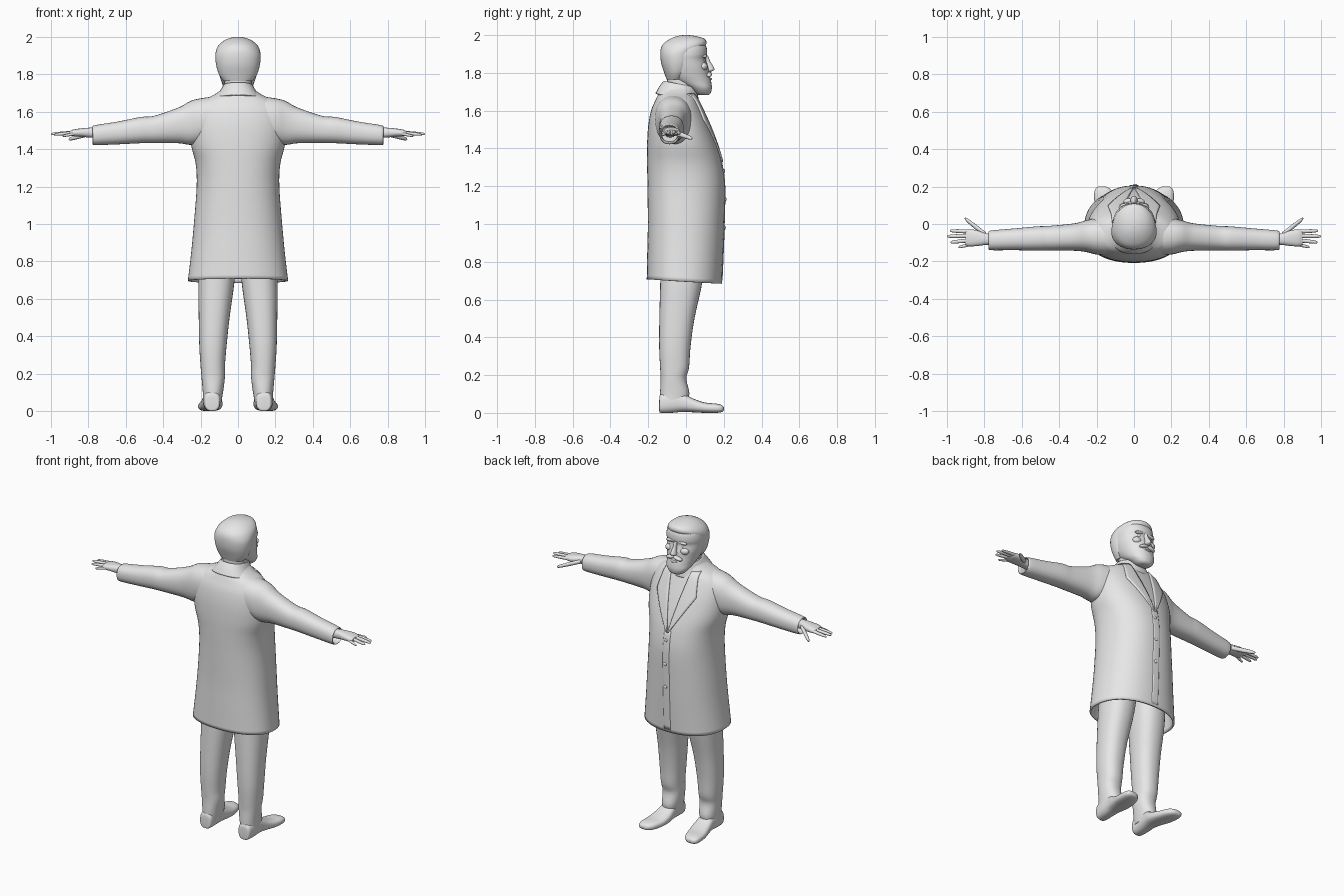
import bpy, bmesh, math
from mathutils import Vector

if "Cube" in bpy.data.objects:
    bpy.data.objects.remove(bpy.data.objects["Cube"])

grey = bpy.data.materials.new("plain_grey")
grey.diffuse_color = (0.8, 0.8, 0.8, 1)
grey.use_nodes = True
grey.node_tree.nodes["Principled BSDF"].inputs["Base Color"].default_value = grey.diffuse_color


def finish(name, bm, mirror=False, thick=0, angle=50):
    bmesh.ops.recalc_face_normals(bm, faces=bm.faces)
    me = bpy.data.meshes.new(name)
    bm.to_mesh(me)
    bm.free()
    ob = bpy.data.objects.new(name, me)
    bpy.context.collection.objects.link(ob)
    me.materials.append(grey)
    if thick:
        mod = ob.modifiers.new("thickness", 'SOLIDIFY')
        mod.thickness, mod.offset = thick, -1
    if mirror:
        ob.modifiers.new("mirror", 'MIRROR')
    bpy.ops.object.select_all(action='DESELECT')
    ob.select_set(True)
    bpy.context.view_layer.objects.active = ob
    bpy.ops.object.shade_smooth_by_angle(angle=math.radians(angle))
    return ob


def smooth_rows(rows, steps):
    """Catmull-Rom interpolation between key sections."""
    rows = [Vector(r) for r in rows]
    pts = [rows[0]] + rows + [rows[-1]]
    out = []
    for i in range(1, len(pts) - 2):
        a, b, c, d = pts[i - 1:i + 3]
        for k in range(steps):
            t = k / steps
            out.append(0.5 * (2 * b + (c - a) * t + (2 * a - 5 * b + 4 * c - d) * t * t
                              + (3 * b - a - 3 * c + d) * t ** 3))
    return out + [rows[-1]]


def power(c, n):
    return math.copysign(abs(c) ** (2 / n), c)


def loft(name, axis, rows, n=2.2, sides=32, steps=4, mid=0.5, caps=(True, True),
         mirror=False, thick=0, warp=None):
    """Sections are (position, u_low, u_high, v_low, v_high) along an axis."""
    bm = bmesh.new()
    rings = []
    for w, u0, u1, v0, v1 in smooth_rows(rows, steps):
        vm = v0 + mid * (v1 - v0)
        ring = []
        for k in range(sides):
            a = 2 * math.pi * k / sides
            s = power(math.sin(a), n)
            u = (u0 + u1) / 2 + (u1 - u0) / 2 * power(math.cos(a), n)
            v = vm + s * ((v1 - vm) if s > 0 else (vm - v0))
            p = Vector({'x': (w, u, v), 'y': (u, w, v), 'z': (u, v, w)}[axis])
            ring.append(bm.verts.new(warp(p) if warp else p))
        rings.append(ring)
    for r0, r1 in zip(rings, rings[1:]):
        for k in range(sides):
            j = (k + 1) % sides
            bm.faces.new((r0[k], r0[j], r1[j], r1[k]))
    if caps[0]:
        bm.faces.new(rings[0])
    if caps[1]:
        bm.faces.new(rings[-1])
    return finish(name, bm, mirror, thick)


def ellipsoid(name, centre, size, mirror=False, turn=0):
    bm = bmesh.new()
    bmesh.ops.create_uvsphere(bm, u_segments=16, v_segments=10, radius=1)
    bmesh.ops.scale(bm, vec=size, verts=bm.verts)
    ca, sa = math.cos(turn), math.sin(turn)
    for v in bm.verts:  # tilt in the face plane
        x, y, z = v.co
        v.co = Vector((x * ca + z * sa, y, z * ca - x * sa)) + Vector(centre)
    return finish(name, bm, mirror)


# Long coat, open at the hem
coat_half = [(0.695, .268, -.208, .19), (0.85, .25, -.205, .197), (1.0, .236, -.202, .202),
             (1.2, .221, -.204, .205), (1.32, .226, -.206, .19), (1.42, .25, -.206, .162),
             (1.52, .255, -.2, .125), (1.6, .24, -.185, .09), (1.655, .2, -.162, .065),
             (1.69, .13, -.145, .05), (1.72, .088, -.125, .045), (1.745, .075, -.11, .04)]
coat_rows = [(z, -h, h, a, b) for z, h, a, b in coat_half]
COAT_N, COAT_MID = 2.25, 0.45


def hem_tilt(p):
    fade = max(0, 1 - (p.z - 0.695) / 0.3)
    return Vector((p.x, p.y, p.z - 0.06 * p.y * fade))


loft("coat", 'z', coat_rows, n=COAT_N, sides=56, steps=5, mid=COAT_MID,
     caps=(False, True), thick=0.012, warp=hem_tilt)

coat_dense = smooth_rows(coat_rows, 8)


def coat_front(x, z):
    for a, b in zip(coat_dense, coat_dense[1:]):
        if a[0] <= z <= b[0]:
            r = a.lerp(b, (z - a[0]) / (b[0] - a[0]))
            break
    else:
        r = coat_dense[0] if z < 1 else coat_dense[-1]
    ym = r[3] + COAT_MID * (r[4] - r[3])
    q = max(0, 1 - abs(x / r[2]) ** COAT_N)
    return ym + (r[4] - ym) * q ** (1 / COAT_N)


def front_patch(name, z0, z1, edges, lift, mirror=False):
    """Cloth panel that follows the front of the coat."""
    bm = bmesh.new()
    grid = []
    for i in range(25):
        t = i / 24
        z = z0 + (z1 - z0) * t
        xa, xb = edges(t)
        xs = [xa + (xb - xa) * k / 6 for k in range(7)]
        grid.append([bm.verts.new((x, coat_front(x, z) + lift, z)) for x in xs])
    for r0, r1 in zip(grid, grid[1:]):
        for k in range(6):
            bm.faces.new((r0[k], r0[k + 1], r1[k + 1], r1[k]))
    ob = finish(name, bm, mirror, 0.014)
    return ob


def lapel_edges(t):
    inner = 0.002 + 0.07 * t
    width = 0.005 + (0.09 * t / 0.62 if t < 0.62 else 0.09 - 0.05 * (t - 0.62) / 0.38)
    return inner, inner + width


front_patch("lapel", 1.33, 1.69, lapel_edges, 0.009, mirror=True)
front_patch("button_placket", 0.70, 1.34, lambda t: (-0.022, 0.022), 0.003)
for z in (1.28, 1.13, 0.98):
    ellipsoid("button", (0.005, coat_front(0, z) + 0.003, z), (0.011, 0.006, 0.011))

# Raised collar, higher at the nape
loft("collar", 'z', [(1.665, -.13, .13, -.162, .07), (1.705, -.098, .098, -.142, .062),
                     (1.74, -.079, .079, -.118, .055)], caps=(False, False), thick=0.01,
     warp=lambda p: Vector((p.x, p.y, p.z - 0.2 * (p.y + 0.03))))

# Sleeves with a turned-in cuff
loft("sleeve", 'x', [(.10, -.168, .035, 1.45, 1.685), (.2, -.163, .03, 1.43, 1.672),
                     (.255, -.15, .02, 1.423, 1.657), (.32, -.143, .003, 1.432, 1.622),
                     (.45, -.141, -.01, 1.433, 1.578), (.52, -.142, -.013, 1.432, 1.572),
                     (.64, -.14, -.024, 1.426, 1.548), (.765, -.14, -.035, 1.422, 1.528),
                     (.768, -.131, -.044, 1.431, 1.52), (.73, -.127, -.046, 1.436, 1.515)],
     n=2.3, mirror=True)

# Hands
loft("palm", 'x', [(.72, -.113, -.055, 1.458, 1.513), (.79, -.112, -.05, 1.462, 1.515),
                   (.84, -.118, -.033, 1.466, 1.511), (.88, -.119, -.03, 1.469, 1.505),
                   (.90, -.112, -.037, 1.475, 1.497)], n=2.5, sides=20, mirror=True)


def digit(name, base, tip, r):
    rows = []
    for t, k in ((0, 1), (.45, 1), (.85, .8), (.97, .5), (1, .15)):
        x, y, z = Vector(base).lerp(Vector(tip), t)
        rows.append((x, y - r * k, y + r * k, z - r * k * .9, z + r * k * .9))
    loft(name, 'x', rows, n=2, sides=12, steps=2, mirror=True)


digit("index_finger", (.865, -.041, 1.488), (.985, -.036, 1.478), .0105)
digit("middle_finger", (.87, -.063, 1.489), (1.0, -.066, 1.481), .011)
digit("ring_finger", (.87, -.086, 1.488), (.982, -.098, 1.478), .0105)
digit("little_finger", (.865, -.107, 1.484), (.938, -.124, 1.47), .009)
digit("thumb", (.79, -.06, 1.485), (.905, .03, 1.453), .0145)

# Trousers
loft("trouser_leg", 'z', [(.045, .09, .185, -.134, -.005), (.10, .08, .188, -.137, .018),
                          (.18, .07, .195, -.134, .002), (.24, .07, .2, -.137, .016),
                          (.35, .061, .207, -.142, .024), (.5, .045, .21, -.141, .045),
                          (.7, .018, .212, -.136, .088), (.9, .004, .2, -.13, .11)],
     n=2.3, mirror=True)

# Shoes
loft("shoe", 'y', [(-.142, .115, .165, .012, .06), (-.134, .098, .178, 0, .1),
                   (-.08, .093, .186, 0, .115), (-.02, .088, .188, .005, .105),
                   (.04, .083, .198, .003, .075), (.1, .09, .21, 0, .055),
                   (.16, .108, .213, 0, .049), (.19, .13, .205, .005, .041),
                   (.2, .15, .19, .014, .03)], n=2.6, sides=28, mirror=True)

# Head with a full beard
loft("neck", 'z', [(1.66, -.08, .08, -.105, .05), (1.74, -.073, .073, -.1, .05),
                   (1.82, -.075, .075, -.1, .05)])
loft("head", 'z', [(1.682, -.03, .03, .07, .118), (1.692, -.05, .05, .045, .13),
                   (1.72, -.073, .073, .01, .137), (1.755, -.086, .086, -.06, .133),
                   (1.79, -.098, .098, -.102, .124), (1.83, -.108, .108, -.12, .118),
                   (1.87, -.114, .114, -.13, .106), (1.9, -.116, .116, -.131, .112),
                   (1.94, -.108, .108, -.12, .107), (1.975, -.08, .08, -.085, .08),
                   (1.992, -.03, .03, -.035, .03)], n=2.15, sides=40)
loft("hair", 'z', [(1.765, -.078, .078, -.103, -.01), (1.80, -.102, .102, -.115, .015),
                   (1.85, -.117, .117, -.131, .04), (1.9, -.121, .121, -.136, .055),
                   (1.935, -.115, .115, -.131, .095), (1.96, -.1, .1, -.114, .109),
                   (1.982, -.073, .073, -.08, .095), (1.995, -.04, .04, -.045, .05),
                   (2.0, -.012, .012, -.015, .015)], n=2.15, sides=40)

# Face
loft("nose", 'z', [(1.806, -.01, .01, .11, .132), (1.815, -.019, .019, .1, .149),
                   (1.83, -.016, .016, .1, .147), (1.86, -.011, .011, .09, .129),
                   (1.892, -.012, .012, .085, .116)], n=2, sides=16)
ellipsoid("brow", (.04, .098, 1.888), (.034, .014, .01), mirror=True, turn=.12)
ellipsoid("eye", (.038, .094, 1.866), (.016, .009, .009), mirror=True)
ellipsoid("cheek", (.052, .09, 1.834), (.03, .024, .022), mirror=True)
ellipsoid("moustache", (.024, .121, 1.792), (.034, .017, .012), mirror=True, turn=.25)
ellipsoid("lower_lip", (0, .125, 1.768), (.024, .012, .007))
